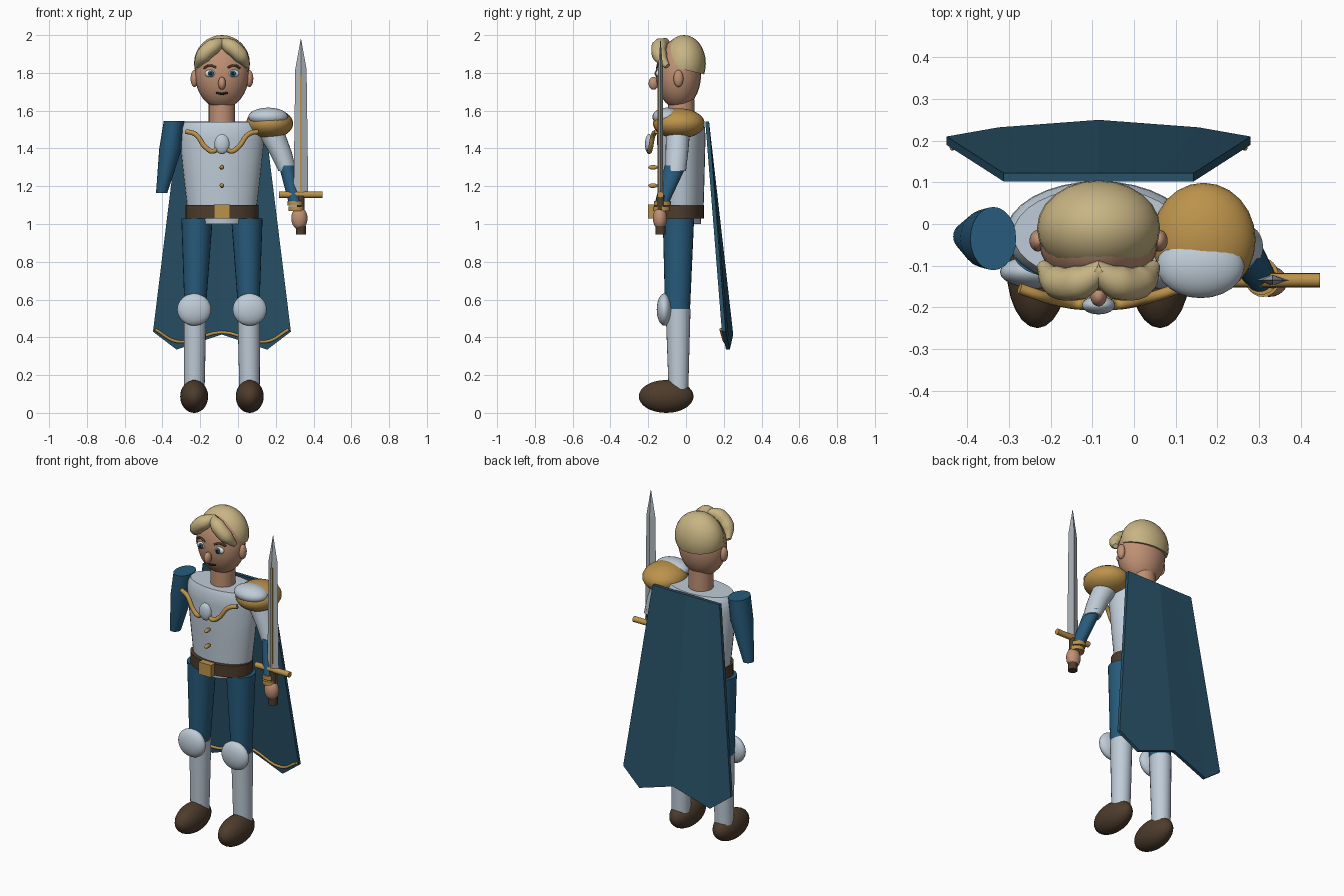
import bpy, bmesh, math
from mathutils import Vector, Matrix

if "Cube" in bpy.data.objects:
    bpy.data.objects.remove(bpy.data.objects["Cube"], do_unlink=True)

CX = -0.085  # body centre line


def material(name, r, g, b):
    m = bpy.data.materials.new(name)
    m.use_nodes = True
    m.diffuse_color = (r, g, b, 1)
    m.node_tree.nodes["Principled BSDF"].inputs["Base Color"].default_value = (r, g, b, 1)
    return m


steel = material("pale steel", .52, .60, .68)
blade_grey = material("blade grey", .42, .46, .49)
gold = material("gold", .50, .29, .07)
blue = material("cloth blue", .02, .105, .20)
cape_blue = material("cape blue", .022, .085, .14)
skin = material("skin", .52, .28, .175)
blond = material("blond hair", .58, .46, .23)
brown = material("leather brown", .075, .045, .025)
white = material("eye white", .8, .8, .78)
black = material("near black", .012, .01, .01)


def finish(name, bm, mat, smooth=True):
    bmesh.ops.recalc_face_normals(bm, faces=bm.faces)
    me = bpy.data.meshes.new(name)
    bm.to_mesh(me)
    bm.free()
    me.materials.append(mat)
    if smooth:
        me.shade_smooth()
        me.set_sharp_from_angle(angle=math.radians(40))
    ob = bpy.data.objects.new(name, me)
    bpy.context.collection.objects.link(ob)
    return ob


def ball(name, loc, radii, mat, cut=None):
    """Ellipsoid; cut = (point, normal) removes everything below the plane."""
    bm = bmesh.new()
    bmesh.ops.create_uvsphere(bm, u_segments=24, v_segments=16, radius=1)
    bm.transform(Matrix.Translation(loc) @ Matrix.Diagonal((*radii, 1)))
    if cut:
        geom = bm.verts[:] + bm.edges[:] + bm.faces[:]
        out = bmesh.ops.bisect_plane(bm, geom=geom, plane_co=cut[0], plane_no=cut[1], clear_inner=True)
        rim = [e for e in out["geom_cut"] if isinstance(e, bmesh.types.BMEdge)]
        bmesh.ops.holes_fill(bm, edges=rim)
    return finish(name, bm, mat)


def loft(name, rings, mat, n=24):
    """Capped tube through horizontal ellipses (x, y, z, rx, ry)."""
    bm = bmesh.new()
    loops = []
    for x, y, z, rx, ry in rings:
        angles = [2 * math.pi * i / n for i in range(n)]
        loops.append([bm.verts.new((x + rx * math.cos(a), y + ry * math.sin(a), z)) for a in angles])
    for a, b in zip(loops, loops[1:]):
        for i in range(n):
            j = (i + 1) % n
            bm.faces.new((a[i], a[j], b[j], b[i]))
    bm.faces.new(loops[0])
    bm.faces.new(loops[-1])
    return finish(name, bm, mat)


def box(name, loc, size, mat):
    bm = bmesh.new()
    bmesh.ops.create_cube(bm, size=1)
    bm.transform(Matrix.Translation(loc) @ Matrix.Diagonal((*size, 1)))
    return finish(name, bm, mat, False)


def rod(name, a, b, r, mat):
    a, b = Vector(a), Vector(b)
    bm = bmesh.new()
    bmesh.ops.create_cone(bm, cap_ends=True, segments=16, radius1=r, radius2=r, depth=(b - a).length)
    turn = (b - a).to_track_quat("Z", "Y").to_matrix().to_4x4()
    bm.transform(Matrix.Translation((a + b) / 2) @ turn)
    return finish(name, bm, mat)


def cord(name, points, radius, mat, widths=None):
    """Round cord along a smooth curve."""
    cu = bpy.data.curves.new(name, "CURVE")
    cu.dimensions = "3D"
    cu.bevel_depth = radius
    cu.bevel_resolution = 3
    cu.use_fill_caps = True
    cu.resolution_u = 6
    sp = cu.splines.new("BEZIER")
    sp.bezier_points.add(len(points) - 1)
    for i, p in enumerate(points):
        bp = sp.bezier_points[i]
        bp.co = p
        bp.handle_left_type = bp.handle_right_type = "AUTO"
        bp.radius = widths[i] if widths else 1
    cu.materials.append(mat)
    ob = bpy.data.objects.new(name, cu)
    bpy.context.collection.objects.link(ob)
    return ob


# Head and hair
ball("head", (CX, -.04, 1.795), (.143, .12, .185), skin)
ball("hair_cap", (CX, -.01, 1.85), (.148, .115, .15), blond, ((CX, 0, 1.815), (0, .24, 1)))
ball("nose", (CX, -.172, 1.745), (.02, .026, .034), skin)
loft("neck", [(CX, -.025, 1.52, .07, .07), (CX, -.025, 1.66, .07, .07)], skin)
cord("mouth", [(CX - .03, -.134, 1.695), (CX, -.141, 1.689), (CX + .03, -.134, 1.695)], .006, black)
for side, s in (("right", -1), ("left", 1)):
    ball(side + "_ear", (CX + s * .145, -.04, 1.77), (.021, .026, .045), skin)
    ball(side + "_eye", (CX + s * .06, -.145, 1.797), (.031, .015, .02), white)
    ball(side + "_iris", (CX + s * .058, -.158, 1.797), (.016, .006, .017), blue)
    ball(side + "_pupil", (CX + s * .058, -.162, 1.797), (.007, .005, .008), black)
    cord(side + "_eyebrow", [(CX + s * .03, -.152, 1.828), (CX + s * .065, -.148, 1.84),
                             (CX + s * .095, -.13, 1.825)], .006, brown)
    cord(side + "_fringe_lock", [(CX - s * .012, -.105, 1.965), (CX + s * .045, -.14, 1.94),
                                 (CX + s * .1, -.138, 1.89), (CX + s * .135, -.1, 1.835)],
         .042, blond, [.5, 1, .95, .35])

# Torso, belt and hips
loft("breastplate", [(CX, -.025, 1.08, .183, .118), (CX, -.025, 1.25, .203, .123),
                     (CX, -.025, 1.45, .224, .128), (CX, -.025, 1.51, .222, .126),
                     (CX, -.025, 1.54, .205, .112)], steel, 32)
loft("belt", [(CX, -.037, 1.03, .193, .132), (CX, -.037, 1.1, .193, .132)], brown, 32)
box("buckle", (CX, -.18, 1.067), (.085, .04, .075), gold)
loft("hips", [(CX, -.03, 1.0, .125, .108), (CX, -.03, 1.05, .14, .112)], steel)

# Chest trim
half = [(.19, -.155, 1.49), (.14, -.172, 1.475), (.085, -.187, 1.405), (.045, -.193, 1.385), (0, -.19, 1.43)]
trim = [(CX - x, y, z) for x, y, z in half] + [(CX + x, y, z) for x, y, z in half[-2::-1]]
cord("chest_trim", trim, .013, gold)
ball("chest_gem", (CX, -.195, 1.423), (.04, .022, .053), steel)
for i, z in enumerate((1.3, 1.203)):
    ball(f"button_{i + 1}", (CX, -.175, z), (.012, .025, .012), gold)

# Legs
for side, s in (("right", -1), ("left", 1)):
    x = CX + s * .14
    loft(side + "_trouser", [(x + s * .002, -.045, .54, .056, .066), (x - s * .008, -.04, 1.03, .083, .083)], blue)
    loft(side + "_greave", [(x + s * .006, -.04, .12, .054, .052), (x + s * .002, -.042, .55, .06, .066)], steel)
    ball(side + "_knee_guard", (x + s * .007, -.115, .547), (.09, .04, .085), steel)
    ball(side + "_boot", (x + s * .007, -.105, .087), (.074, .145, .087), brown)

# Right sleeve
loft("right_sleeve", [(-.404, -.03, 1.165, .03, .033), (-.357, -.035, 1.4, .06, .07),
                      (-.338, -.035, 1.545, .055, .076)], blue)

# Left arm with shoulder guard
ball("shoulder_guard", (.167, -.038, 1.532), (.125, .137, .08), gold)
ball("shoulder_plate", (.16, -.1, 1.567), (.105, .078, .049), steel)
loft("left_upper_arm", [(.262, -.055, 1.28, .048, .055), (.225, -.048, 1.38, .06, .06),
                        (.15, -.04, 1.53, .08, .065)], steel)
loft("left_sleeve", [(.302, -.125, 1.12, .036, .038), (.258, -.055, 1.31, .042, .058)], blue)
for i, (x, y, z) in enumerate(((.305, -.125, 1.11), (.309, -.13, 1.08))):
    loft(f"cuff_{i + 1}", [(x, y, z - .012, .042, .045), (x, y, z + .012, .042, .045)], gold)
ball("left_hand", (.325, -.138, 1.03), (.043, .037, .06), skin)

# Sword
SX, SY = .333, -.135
rod("sword_grip", (SX, SY, .96), (SX, SY, 1.15), .02, brown)
rod("sword_pommel", (SX, SY, .945), (SX, SY, .99), .027, brown)
rod("sword_guard", (.217, SY, 1.155), (.447, SY, 1.155), .017, gold)
bm = bmesh.new()
sections = [[bm.verts.new((SX + w * dx, SY + .013 * dy, z)) for dx, dy in ((1, 0), (0, 1), (-1, 0), (0, -1))]
            for z, w in ((1.16, .039), (1.82, .03))]
tip = bm.verts.new((SX, SY, 1.985))
bm.faces.new(sections[0])
for i in range(4):
    j = (i + 1) % 4
    bm.faces.new((sections[0][i], sections[0][j], sections[1][j], sections[1][i]))
    bm.faces.new((sections[1][i], sections[1][j], tip))
finish("sword_blade", bm, blade_grey, False)
box("sword_fuller", (SX, SY - .011, 1.475), (.011, .008, .62), gold)

# Cape slab with a scalloped hem, and its gold hem cord
hem = [(-.365, .19, .43), (-.24, .212, .335), (0, .23, .415), (.24, .212, .335), (.365, .19, .43)]
bm = bmesh.new()
layers = []
for dy in (0, .02):
    top = [bm.verts.new((CX + x * .624, .102 + dy, 1.543)) for x, _, _ in hem]
    low = [bm.verts.new((CX + x, y + dy, z)) for x, y, z in hem]
    layers.append((top, low))
    for i in range(4):
        bm.faces.new((top[i], top[i + 1], low[i + 1], low[i]))
front, back = [t + lo[::-1] for t, lo in layers]
for i in range(len(front)):
    j = (i + 1) % len(front)
    bm.faces.new((front[i], front[j], back[j], back[i]))
finish("cape", bm, cape_blue, False)
cord("cape_hem", [(CX + x * .97, y - .006, z + .012 + (.03 if z < .4 else 0)) for x, y, z in hem], .008, gold)
